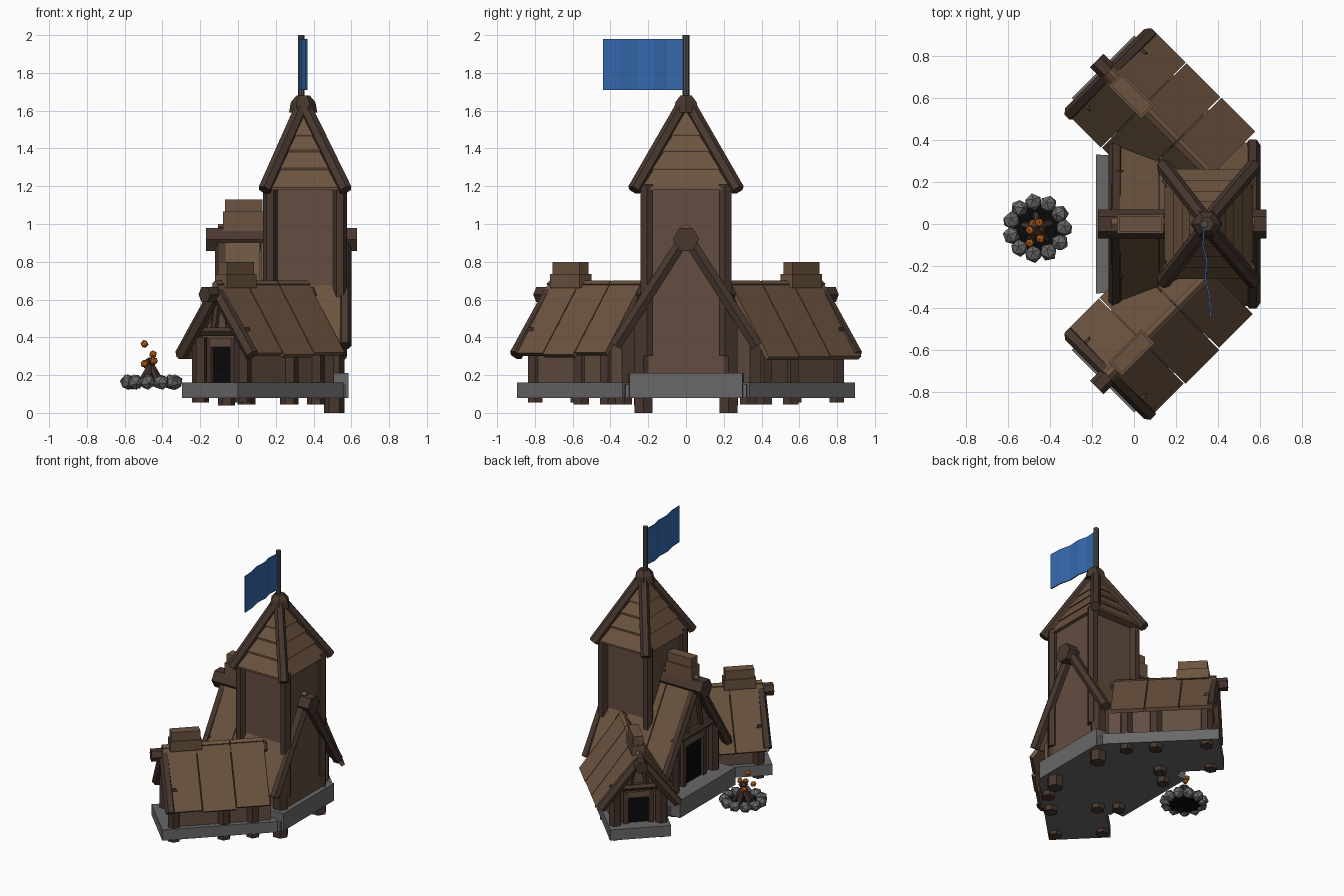
import bpy, bmesh, math, random
from mathutils import Vector

if "Cube" in bpy.data.objects:
    bpy.data.objects.remove(bpy.data.objects["Cube"])
random.seed(4)

def mat(name, *c):
    m = bpy.data.materials.new(name)
    m.diffuse_color = (*c, 1)
    m.use_nodes = True
    m.node_tree.nodes["Principled BSDF"].inputs["Base Color"].default_value = m.diffuse_color
    return m

ROOF = mat("roof_wood", .15, .088, .05)
WALL = mat("wall_wood", .125, .075, .052)
BEAM = mat("beam_wood", .065, .038, .028)
STONE = mat("stone", .14, .14, .14)
DARK = mat("dark_opening", .003, .003, .003)
BLUE = mat("flag_cloth", .035, .14, .42)
FIRE = mat("ember", .6, .14, .01)
IRON = mat("pole_metal", .07, .07, .07)

def finish(name, bm, m):
    bmesh.ops.recalc_face_normals(bm, faces=bm.faces)
    me = bpy.data.meshes.new(name)
    bm.to_mesh(me)
    bm.free()
    me.materials.append(m)
    ob = bpy.data.objects.new(name, me)
    bpy.context.collection.objects.link(ob)
    return ob

def hull(name, pts, m):
    """Convex solid around the points."""
    bm = bmesh.new()
    vs = [bm.verts.new(p) for p in pts]
    bmesh.ops.convex_hull(bm, input=vs)
    bmesh.ops.dissolve_limit(bm, angle_limit=.01, verts=bm.verts, edges=bm.edges)
    return finish(name, bm, m)

def beam(name, a, b, r, m=BEAM, r2=None, sides=6):
    """Six-sided timber from a to b."""
    a, b = Vector(a), Vector(b)
    q = (b - a).to_track_quat('Z', 'Y')
    pts = []
    for p, rad in ((a, r), (b, r if r2 is None else r2)):
        for i in range(sides):
            t = math.tau * i / sides
            pts.append(p + q @ Vector((rad * math.cos(t), rad * math.sin(t), 0)))
    return hull(name, pts, m)

def box(name, u, w, z, m, f=lambda u, w, z: (u, w, z)):
    return hull(name, [f(a, b, c) for a in u for b in w for c in z], m)

def rock(name, p, r, m, sub=1):
    bm = bmesh.new()
    bmesh.ops.create_icosphere(bm, subdivisions=sub, radius=r)
    ax = Vector((random.random(), random.random(), random.random() + .1)).normalized()
    ob = finish(name, bm, m)
    ob.rotation_mode = 'QUATERNION'
    ob.rotation_quaternion = ax.to_track_quat('Z', 'Y')
    ob.location = p

def house(n, f, u0, u1, wall_u, half, z0, eave, ridge, tip, tip_back, rb, door, cap, panels, ends):
    """Gabled house; f maps (outward, sideways, up) to the model."""
    ew, ez = eave
    slope = (ridge - ez) / ew
    bz = ridge - .06 - rb * .3
    # wall body with gable
    wall_top = bz - slope * half
    hull(n + "_walls", [f(u, w, z) for u in wall_u for w, z in
         ((-half, z0), (half, z0), (half, wall_top), (-half, wall_top), (0, bz))], WALL)
    # roof boards
    ln = math.hypot(ew, ridge - ez)
    nw, nz = (ridge - ez) / ln * .028, ew / ln * .028
    for s in (-1, 1):
        for i in range(panels):
            a = u0 + (u1 - u0) * i / panels + .003
            b = u0 + (u1 - u0) * (i + 1) / panels - .003
            k = random.uniform(-.012, .012)
            e = ew + k
            hull(n + "_roof_board", [f(u, s * (w - d * nw), z - d * nz) for u in (a, b)
                 for w, z in ((0, ridge), (e, ridge - slope * e)) for d in (0, 1)], ROOF)
    # ridge beam and sloping gable timbers
    beam(n + "_ridge_beam", f(tip_back, 0, bz), f(tip, 0, bz), rb)
    br = .036
    for u in ends:
        for s in (-1, 1):
            beam(n + "_gable_timber", f(u, 0, bz + .02),
                 f(u, s * (ew - .02), ez - .005), br)
    # ridge cap in two tiers
    ca, cb, ct = cap
    box(n + "_cap_lower", (ca - .01, cb + .01), (-.045, .045), (ridge - .04, ct - .065), ROOF, f)
    box(n + "_cap_upper", (ca, cb), (-.035, .035), (ct - .07, ct), ROOF, f)
    # door, frame, lintel and struts
    dw, dz = door
    u = wall_u[1]
    box(n + "_door_opening", (u - .02, u + .006), (-dw, dw), (z0, dz), DARK, f)
    for s in (-1, 1):
        box(n + "_door_jamb", (u - .02, u + .025), (s * dw, s * (dw + .035)), (z0, dz + .04), BEAM, f)
        beam(n + "_gable_strut", f(u + .015, s * dw * .9, dz + .07), f(u + .015, s * .025, bz), .02)
    box(n + "_door_head", (u - .02, u + .025), (-dw - .03, dw + .03), (dz, dz + .045), WALL, f)
    beam(n + "_tie_beam", f(u + .02, -half - .02, dz + .08), f(u + .02, half + .02, dz + .08), .026)

# main hall, gable facing -x
def hall(u, w, z):
    return (-u, w, z)

house("hall", hall, -.575, .11, (-.55, .05), .235, .2, (.395, .36), 1.0, .17, -.63, .07,
      (.1, .5), (-.13, .07, 1.13), 3, (.085, -.565))
hull("hall_foundation", [(x, s * y, z) for x, y in ((-.18, .33), (.585, .30))
     for s in (-1, 1) for z in (.08, .21)], STONE)
for s in (-1, 1):
    beam("hall_back_post", (.51, s * .225, 0), (.51, s * .225, .55), .055)
    beam("hall_front_post", (-.06, s * .235, .04), (-.06, s * .235, .55), .045)

# two wings turned 45 degrees, mirrored over y
C = math.sqrt(.5)
for s in (-1, 1):
    def wing(u, w, z, s=s):
        v = w + .424
        return ((v - u) * C, s * (u + v) * C, z)
    house("wing", wing, -.1, .6, (-.12, .53), .175, .15, (.285, .31), .70, .675, -.12, .045,
          (.07, .35), (.34, .54, .80), 3, (.585,))
    box("wing_foundation", (-.16, .633), (-.21, .21), (.08, .16), STONE, wing)
    for w in (-.16, .16):
        beam("wing_corner_post", wing(.545, w, .055), wing(.545, w, .4), .045)
    for u, w in ((.2, .16), (0, .16), (.2, -.16)):
        beam("wing_post", wing(u, w, .045), wing(u, w, .33), .048)

# infill floor between wings, seen from below
hull("centre_floor", [(x, s * y, z) for x, y in ((-.1, .37), (.57, .32))
     for s in (-1, 1) for z in (.08, .15)], STONE)

# tower body and corner posts
TX = .355
box("tower_walls", (TX - .185, TX + .185), (-.2, .2), (.3, 1.22), WALL)
for sx in (-1, 1):
    for sy in (-1, 1):
        beam("tower_post", (TX + sx * .185, sy * .207, .3), (TX + sx * .185, sy * .207, 1.21), .038)
        # hip timbers up to the point
        beam("tower_hip_timber", (TX + sx * .215, sy * .275, 1.18), (.345, sy * .01, 1.64), .036)

# tower roof in overlapping courses
levels = [1.18, 1.285, 1.38, 1.465, 1.64]
for a, b in zip(levels, levels[1:]):
    ka = (1.65 - a) / .47 + .03
    kb = (1.65 - b) / .47 - .01
    hull("tower_roof_course", [(.345 + .01 * k + sx * .205 * k, sy * .255 * k, z)
         for k, z in ((ka, a), (ka, a + .012), (max(kb, .02), b))
         for sx in (-1, 1) for sy in (-1, 1)], ROOF)
beam("tower_finial", (.345, 0, 1.59), (.345, 0, 1.645), .075, r2=.065)
beam("tower_finial_top", (.345, 0, 1.645), (.345, 0, 1.68), .065, r2=.035)

# pole and waving flag
beam("flag_pole", (.335, 0, 1.62), (.335, 0, 2.0), .018, IRON, sides=8)
bm = bmesh.new()
wave = [(0, .335), (-.1, .327), (-.17, .345), (-.26, .34), (-.35, .36), (-.44, .364)]
cols = [[bm.verts.new((x, y, z)) for x, z in ((x0, 1.71), (x0, 1.98))] for y, x0 in wave]
for p, q in zip(cols, cols[1:]):
    bm.faces.new((p[0], q[0], q[1], p[1]))
flag = finish("flag", bm, BLUE)
sol = flag.modifiers.new("thickness", 'SOLIDIFY')
sol.thickness = .008
sol.offset = 0

# campfire: stone ring, ash bed, leaning logs, embers
FX, FY = -.46, -.02
for i in range(11):
    t = math.tau * i / 11
    rock("fire_stone", (FX + .128 * math.cos(t), FY + .125 * math.sin(t), .163), .043, STONE)
beam("ash_bed", (FX, FY, .14), (FX, FY, .155), .115, DARK, sides=12)
for i in range(5):
    t = math.tau * i / 5 + .4
    c, d = math.cos(t), math.sin(t)
    beam("fire_log", (FX + .065 * c, FY + .065 * d, .15), (FX - .02 * c, FY - .02 * d, .285), .017)
for p in ((-.495, -.03, .365), (-.45, .005, .31), (-.445, -.07, .275), (-.495, -.09, .26), (-.48, 0, .25)):
    rock("fire_ember", p, .022, FIRE)
